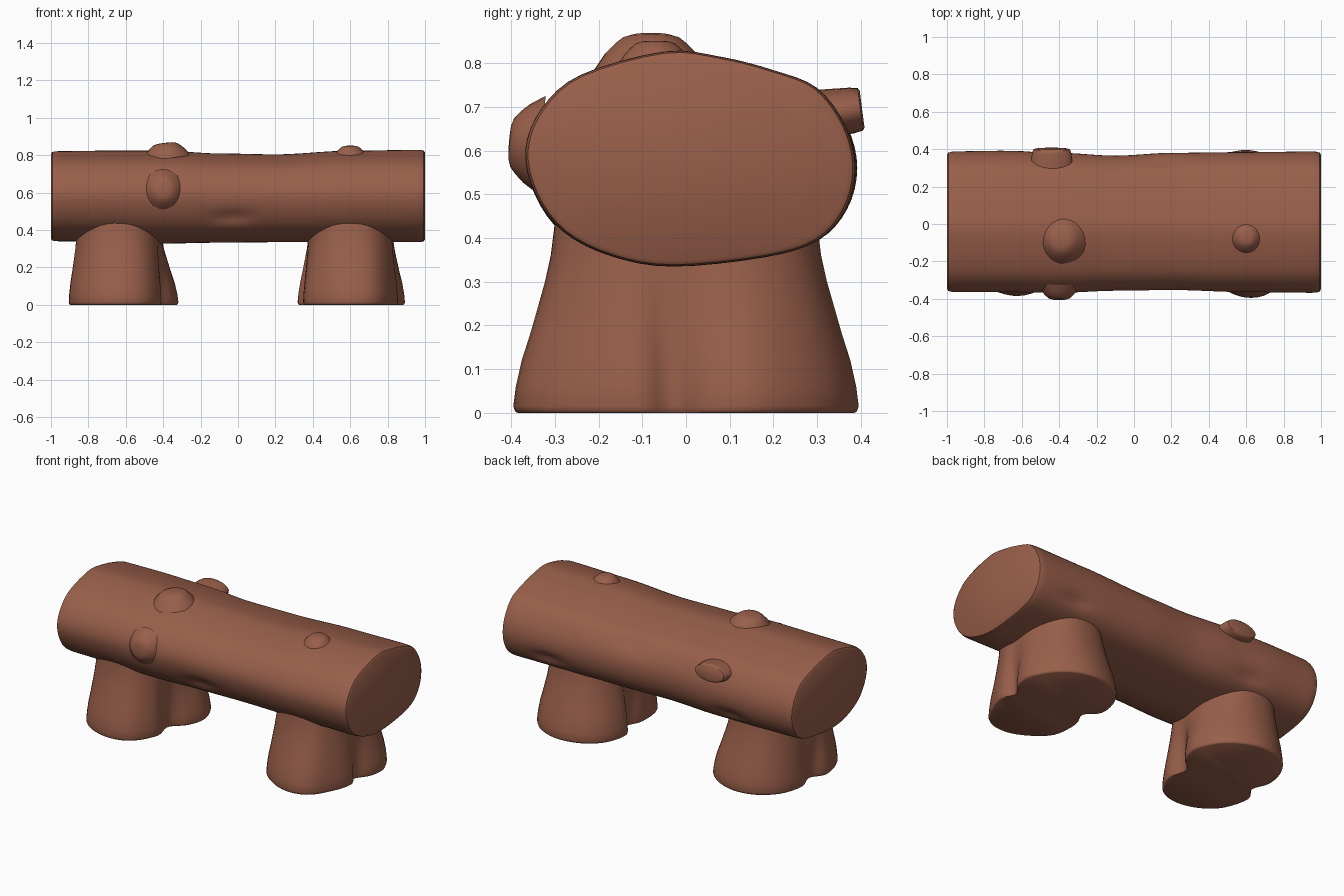
import bpy, bmesh, math
from mathutils import Vector

if "Cube" in bpy.data.objects:
    bpy.data.objects.remove(bpy.data.objects["Cube"])

bark = bpy.data.materials.new("brown bark")
bark.diffuse_color = (0.32, 0.115, 0.07, 1)
bark.use_nodes = True
bark.node_tree.nodes["Principled BSDF"].inputs["Base Color"].default_value = bark.diffuse_color


def smooth_loop(pts, sub):
    """Closed Catmull-Rom curve through 2D points."""
    out, n = [], len(pts)
    for i in range(n):
        a, b, c, d = (Vector(pts[(i + k) % n]) for k in (-1, 0, 1, 2))
        for s in range(sub):
            t = s / sub
            out.append(0.5 * (2 * b + (c - a) * t + (2 * a - 5 * b + 4 * c - d) * t * t
                              + (3 * b - a - 3 * c + d) * t ** 3))
    return out


def loft(name, rings, angle=40):
    """Skin a list of equal rings and cap both ends."""
    bm = bmesh.new()
    vs = [[bm.verts.new(p) for p in r] for r in rings]
    n = len(vs[0])
    for a, b in zip(vs, vs[1:]):
        for i in range(n):
            bm.faces.new((a[i], a[(i + 1) % n], b[(i + 1) % n], b[i]))
    bm.faces.new(vs[0][::-1])
    bm.faces.new(vs[-1])
    bmesh.ops.recalc_face_normals(bm, faces=bm.faces)
    me = bpy.data.meshes.new(name)
    bm.to_mesh(me)
    bm.free()
    me.materials.append(bark)
    ob = bpy.data.objects.new(name, me)
    bpy.context.collection.objects.link(ob)
    bpy.ops.object.select_all(action='DESELECT')
    ob.select_set(True)
    bpy.context.view_layer.objects.active = ob
    bpy.ops.object.shade_smooth_by_angle(angle=math.radians(angle))
    return ob


def lerp_table(table, x):
    for (x0, *a), (x1, *b) in zip(table, table[1:]):
        if x <= x1:
            t = (x - x0) / (x1 - x0)
            t = t * t * (3 - 2 * t)
            return [p + (q - p) * t for p, q in zip(a, b)]
    return table[-1][1:]


# Log seat: uneven oval section swept along x
section = smooth_loop([(-.05, .822), (.08, .81), (.2, .78), (.3, .74), (.365, .655), (.388, .56),
                       (.365, .465), (.3, .395), (.18, .358), (-.03, .337), (-.17, .36),
                       (-.28, .415), (-.345, .5), (-.368, .6), (-.33, .695), (-.24, .77)], 4)
C = Vector((.01, .578))
# x, front scale, back scale, top scale, bottom scale
sizes = [(-1, .99, 1, .99, .99), (-.7, .99, 1.01, 1, 1), (-.4, 1, .98, 1, 1.04),
         (-.1, .97, .94, .94, 1.02), (.2, .96, .98, .92, 1.01), (.6, .99, .99, 1, 1.01),
         (1, 1, 1, 1.02, 1.01)]
# Bark dents: x, z, side (-1 front, 1 back), depth
dents = [(-.03, .47, -1, .025), (.7, .47, 1, .025), (-.55, .45, 1, .022), (.15, .69, 1, .012)]
xs = [-1, -.993, -.975] + [-.95 + i * .0475 for i in range(41)] + [.975, .993, 1]
rings = []
for x in xs:
    f, b, t, u = lerp_table(sizes, x)
    end = 1 - {1: .055, .993: .018, .975: .004}.get(abs(x), 0)
    ring = []
    for p in section:
        d = (p - C) * end
        y = C.x + d.x * (b if d.x > 0 else f)
        z = C.y + d.y * (t if d.y > 0 else u)
        for dx, dz, side, depth in dents:
            if d.x * side > 0:
                y -= side * depth * math.exp(-((x - dx) / .09) ** 2 - ((z - dz) / .03) ** 2)
        ring.append((x, y, z))
    rings.append(ring)
loft("log_seat", rings)


# Stump legs: lobed root outline blending to a plain oval trunk
def stump(name, cx, roots, tcx, trx):
    base = smooth_loop(roots, 4)
    rings = []
    for z, w, grow in [(0, 1, .975), (.004, 1, .99), (.015, 1, 1), (.06, .94, 1), (.12, .8, 1),
                       (.18, .6, 1), (.24, .42, 1), (.3, .24, 1), (.36, .1, 1), (.42, .02, 1), (.5, 0, .98)]:
        ring = []
        for p in base:
            a = math.atan2(p.y / .3, (p.x - tcx) / trx)
            c, s = math.cos(a), math.sin(a)
            top = Vector((tcx + trx * math.copysign(abs(c) ** .8, c),
                          .3 * math.copysign(abs(s) ** .8, s)))
            q = top.lerp(p, w) * grow
            ring.append((cx + q.x, q.y, z))
        rings.append(ring)
    loft(name, rings, 50)


stump("left_stump_leg", -.62,
      [(-.23, .0), (-.285, -.1), (-.24, -.26), (-.14, -.35), (.0, -.385), (.13, -.34), (.21, -.2),
       (.19, -.07), (.27, .02), (.30, .15), (.22, .3), (.06, .385), (-.1, .37), (-.22, .27), (-.265, .12)],
      -.02, .225)
stump("right_stump_leg", .6,
      [(-.21, .03), (-.25, -.08), (-.23, -.25), (-.1, -.36), (.03, -.395), (.15, -.35), (.235, -.2),
       (.255, -.1), (.225, -.03), (.28, .06), (.285, .18), (.18, .33), (.02, .395), (-.15, .36),
       (-.25, .26), (-.28, .12)],
      .0, .225)


# Knots and branch stubs: turned profile along a direction
def knot(name, loc, axis, profile, squash=1.0):
    ax = Vector(axis).normalized()
    u = Vector((1, 0, 0))
    u = (u - ax * u.dot(ax)).normalized()
    v = ax.cross(u)
    rings = []
    for r, h in profile:
        rings.append([Vector(loc) + ax * h + (u * math.cos(a) + v * math.sin(a) * squash) * r
                      for a in (i * math.tau / 24 for i in range(24))])
    loft(name, rings, 50)


dome = [(1.5, -.5), (1.2, .2), (.95, .6), (.75, .85), (.5, .97), (.15, 1)]


def dome_profile(r, h):
    return [(r * a, h * b) for a, b in dome]


knot("large_top_knot", (-.385, -.08, .81), (-.12, 0, 1), dome_profile(.088, .056))
knot("small_top_knot", (.6, -.07, .81), (0, 0, 1), dome_profile(.06, .041))
knot("front_knot", (-.4, -.355, .615), (0, -1, .08), dome_profile(.075, .05))
knot("back_branch_stub", (-.44, .25, .675), (0, 1, .13),
     [(.12, 0), (.11, .09), (.105, .13), (.098, .15), (.085, .154)], .5)
